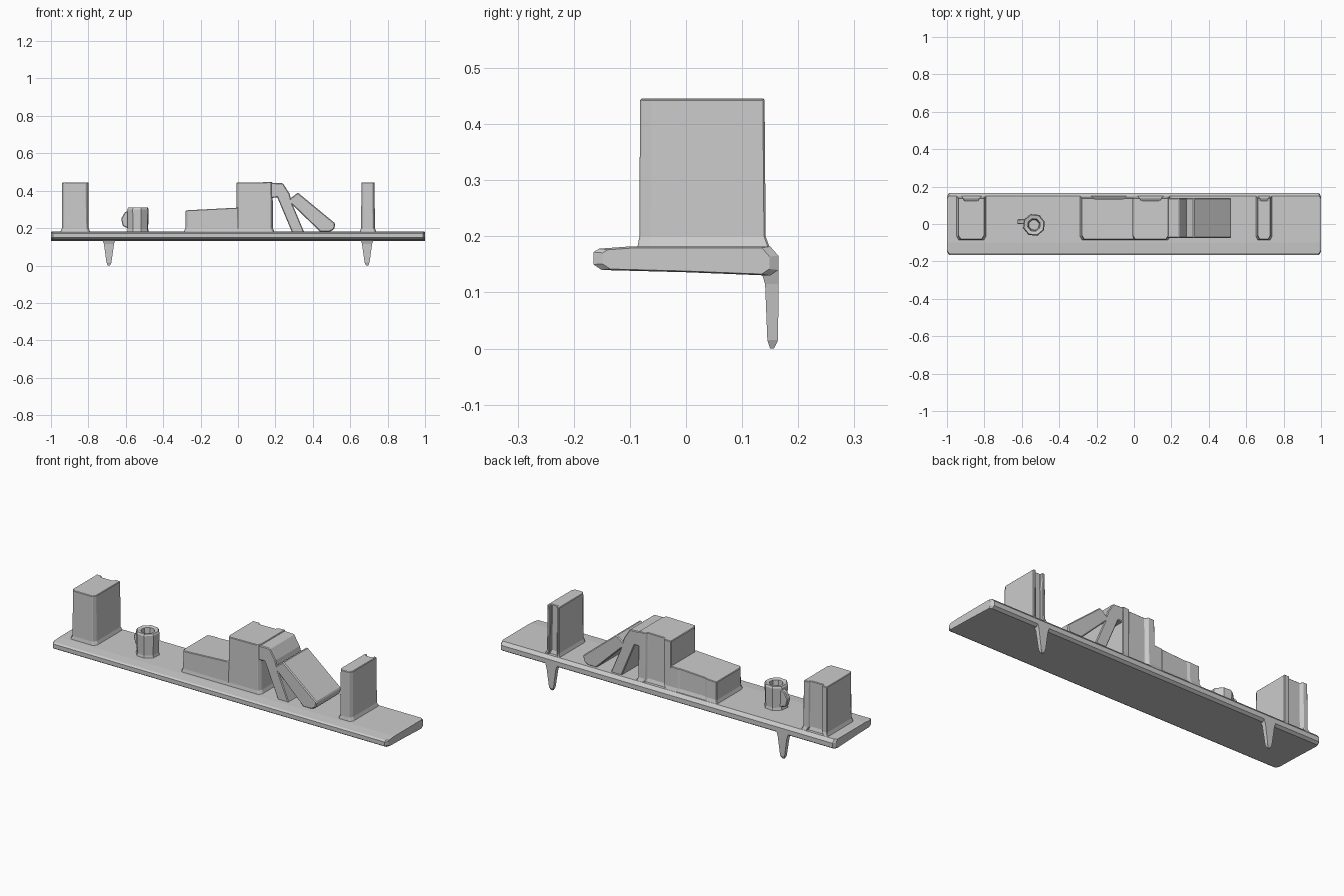
import bpy, bmesh
from math import cos, sin, pi

cube = bpy.data.objects.get("Cube")
if cube:
    bpy.data.objects.remove(cube)

# One plain grey for everything
grey = bpy.data.materials.new("light_grey")
grey.use_nodes = True
grey.diffuse_color = (0.6, 0.6, 0.6, 1)
grey.node_tree.nodes["Principled BSDF"].inputs["Base Color"].default_value = (0.6, 0.6, 0.6, 1)


def loft(name, rings, bevel=0):
    """Join equal-length rings of points into a capped solid."""
    bm = bmesh.new()
    loops = [[bm.verts.new(p) for p in ring] for ring in rings]
    n = len(loops[0])
    for a, b in zip(loops, loops[1:]):
        for i in range(n):
            j = (i + 1) % n
            bm.faces.new((a[i], a[j], b[j], b[i]))
    bm.faces.new(loops[0][::-1])
    bm.faces.new(loops[-1])
    bmesh.ops.recalc_face_normals(bm, faces=bm.faces)
    mesh = bpy.data.meshes.new(name)
    bm.to_mesh(mesh)
    bm.free()
    mesh.materials.append(grey)
    obj = bpy.data.objects.new(name, mesh)
    bpy.context.collection.objects.link(obj)
    if bevel:
        mod = obj.modifiers.new("worn_edges", 'BEVEL')
        mod.width = bevel
        mod.segments = 1
    return obj


def along_y(name, profile, y0, y1, bevel=0):
    return loft(name, [[(x, y, z) for x, z in profile] for y in (y0, y1)], bevel)


FRONT, BACK, SHELF = -0.082, 0.14, 0.18


def book_block(name, x0, x1, top0, top1, groove=0.015):
    """Upright books: narrowed spine, page groove at the back, flared foot."""
    w, m = x1 - x0, (x0 + x1) / 2
    c = min(0.012, w * 0.15)
    outline = [(x0 + c, FRONT), (x1 - c, FRONT), (x1, FRONT + 0.02), (x1, BACK),
               (x1 - w * 0.2, BACK), (x1 - w * 0.25, BACK - groove),
               (x0 + w * 0.25, BACK - groove), (x0 + w * 0.2, BACK),
               (x0, BACK), (x0, FRONT + 0.02)]
    ymid = (FRONT + BACK) / 2

    def ring(z, grow):
        return [(x + (grow if x > m else -grow), y + (grow if y > ymid else -grow / 2), z)
                for x, y in outline]
    top = [(x, y, top0 + (top1 - top0) * (x - x0) / w) for x, y in outline]
    return loft(name, [ring(SHELF - 0.01, 0.013), ring(SHELF + 0.02, 0.002), top], 0.003)


# Shelf board, slightly thicker at the back
board = [(-0.165, 0.15), (-0.15, 0.14), (0.0, 0.136), (0.15, 0.13), (0.165, 0.14),
         (0.165, 0.165), (0.15, 0.182), (-0.10, 0.182), (-0.155, 0.178), (-0.165, 0.172)]
loft("shelf_board", [[(x, y * s, 0.158 + (z - 0.158) * s) for y, z in board]
                     for x, s in ((-1, 0.9), (-0.99, 1), (0.99, 1), (1, 0.9))])

# Tapered wall brackets
for side, word in ((-1, "right"), (1, "left")):
    def bracket_ring(z, half, y0, y1):
        cx = side * 0.69
        return [(cx - half, y0, z), (cx + half, y0, z), (cx + half, y1, z), (cx - half, y1, z)]
    loft(word + "_wall_bracket", [bracket_ring(0.0, 0.006, 0.15, 0.157),
                                  bracket_ring(0.015, 0.013, 0.145, 0.164),
                                  bracket_ring(0.115, 0.027, 0.141, 0.165),
                                  bracket_ring(0.15, 0.038, 0.13, 0.165)])

# Upright and stacked books
book_block("right_end_books", -0.94, -0.80, 0.445, 0.445)
book_block("stacked_books", -0.28, 0.01, 0.295, 0.31, 0.005)
book_block("centre_books", -0.008, 0.185, 0.443, 0.446)
book_block("left_end_book", 0.66, 0.73, 0.445, 0.445)

# Leaning books
along_y("thin_leaning_book", [(0.17, 0.36), (0.17, 0.442), (0.24, 0.44), (0.275, 0.385),
                              (0.29, 0.33), (0.355, 0.175), (0.29, 0.175), (0.21, 0.365)],
        -0.074, 0.138, 0.004)
along_y("wide_leaning_book", [(0.265, 0.33), (0.275, 0.355), (0.32, 0.39), (0.52, 0.225),
                              (0.515, 0.195), (0.49, 0.18), (0.44, 0.18), (0.29, 0.325)],
        -0.074, 0.138, 0.005)

# Mug with a hollow top
CX, CY = -0.535, -0.005


def mug_ring(r, z):
    return [(CX + r * cos(i * pi / 4 + 0.3), CY + r * sin(i * pi / 4 + 0.3), z) for i in range(8)]


loft("mug", [mug_ring(0.062, 0.175), mug_ring(0.057, 0.195), mug_ring(0.06, 0.3),
             mug_ring(0.055, 0.309), mug_ring(0.035, 0.305), mug_ring(0.028, 0.235)])
along_y("mug_handle", [(-0.575, 0.295), (-0.605, 0.285), (-0.625, 0.25), (-0.615, 0.21),
                       (-0.575, 0.195)], 0.0, 0.026, 0.004)
